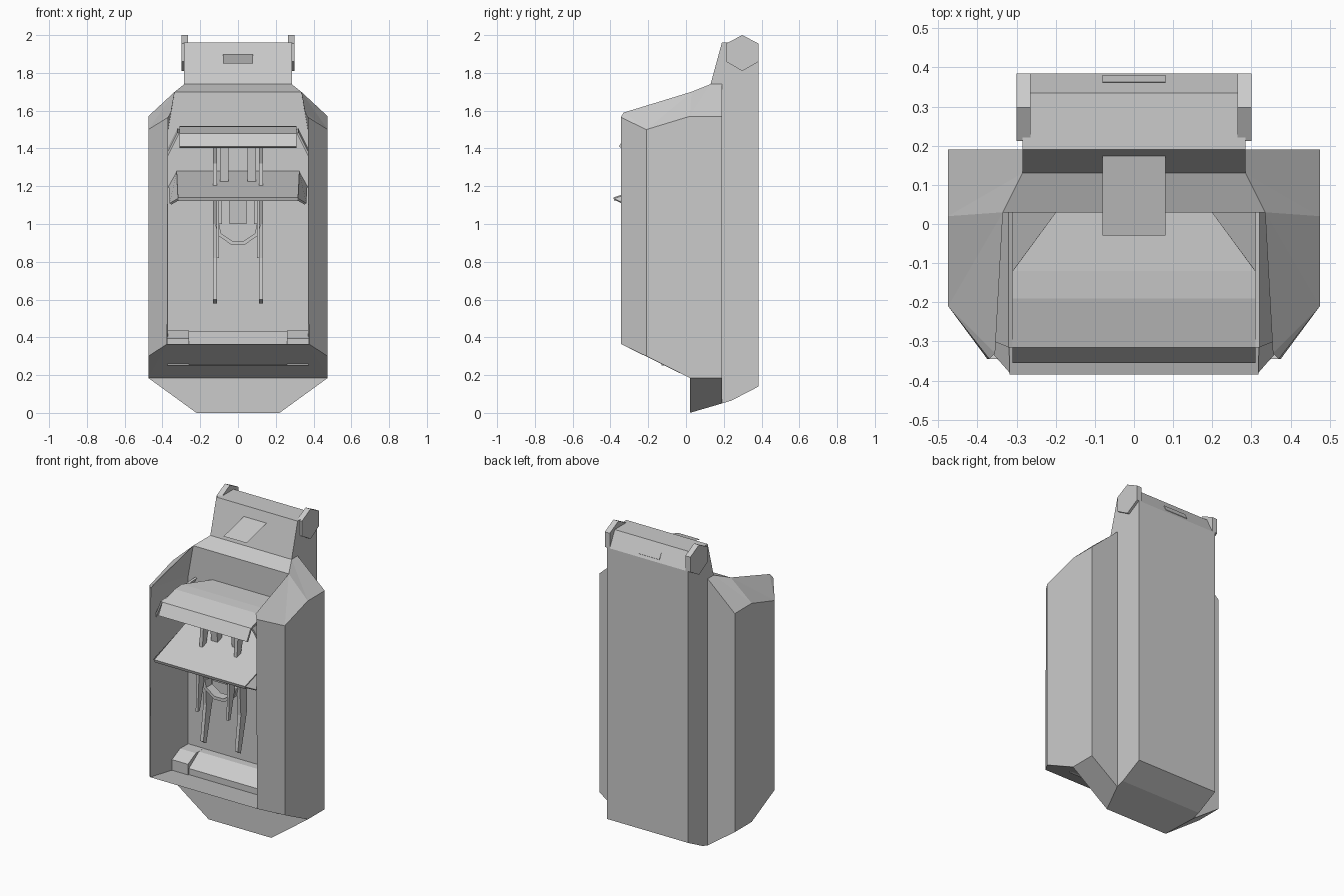
import bpy, bmesh, math
from mathutils import Vector

if "Cube" in bpy.data.objects:
    bpy.data.objects.remove(bpy.data.objects["Cube"])


def make(name, polys):
    """Mesh from a list of polygons given as point tuples."""
    bm = bmesh.new()
    for p in polys:
        bm.faces.new([bm.verts.new(v) for v in p])
    bmesh.ops.remove_doubles(bm, verts=bm.verts, dist=1e-5)
    bmesh.ops.recalc_face_normals(bm, faces=bm.faces)
    me = bpy.data.meshes.new(name)
    bm.to_mesh(me)
    bm.free()
    ob = bpy.data.objects.new(name, me)
    bpy.context.collection.objects.link(ob)
    return ob


def flip(p):
    return (-p[0], p[1], p[2])


def prism(name, profile, x0, x1):
    """Extrude a (y, z) profile from x0 to x1."""
    a = [(x0, y, z) for y, z in profile]
    b = [(x1, y, z) for y, z in profile]
    n = len(a)
    sides = [(a[i], a[(i + 1) % n], b[(i + 1) % n], b[i]) for i in range(n)]
    return make(name, [a, b] + sides)


def pair(name, profile, x0, x1):
    prism(name + "_right", profile, x0, x1)
    prism(name + "_left", profile, -x1, -x0)


def sheet(name, rows, thick):
    """Symmetric plate through (half width, y, z) rows."""
    ob = make(name, [(a, b, flip(b), flip(a)) for a, b in zip(rows, rows[1:])])
    up = sum((f.normal.z * f.area for f in ob.data.polygons))
    if up < 0:
        ob.data.flip_normals()
    m = ob.modifiers.new("thickness", 'SOLIDIFY')
    m.thickness = thick
    return ob


def wings(name, quad, thick):
    for side, q in (("right", quad), ("left", [flip(p) for p in quad])):
        ob = make(name + "_" + side, [q])
        ob.modifiers.new("thickness", 'SOLIDIFY').thickness = thick


# Cabinet shell: right half outline, mirrored and bridged across the middle
A0, A1, A2, A3 = (.475, .19, .185), (.475, .02, .185), (.475, -.21, .30), (.375, -.345, .365)
T0, T1, T2, T3 = (.475, .19, 1.57), (.475, .02, 1.57), (.475, -.21, 1.5), (.37, -.345, 1.565)
R0, R1, R2, R3 = (.285, .19, 1.74), (.285, .13, 1.74), (.335, .03, 1.70), (.355, -.33, 1.59)
J0, J1 = (.37, .03, .30), (.37, .03, 1.5)
K0, K1 = (.285, .19, .05), (.22, .02, 0)
half = [
    (A0, A1, T1, T0), (A1, A2, T2, T1), (A2, A3, T3, T2),
    (T3, T2, R3), (T2, T1, R2), (T2, R2, R3), (T1, R1, R2), (T1, T0, R0, R1),
    (A3, T3, J1), (A3, J1, J0), (T3, R3, R2), (T3, R2, J1),
    (A1, A2, A3), (A0, A1, K1, K0), (A0, T0, R0, K0),
]
across = [(R0, R1), (R1, R2), (R2, J1), (J1, J0), (J0, A3), (A3, A1), (A1, K1), (K1, K0), (K0, R0)]
make("cabinet_shell",
     half + [[flip(p) for p in f] for f in half]
     + [(a, b, flip(b), flip(a)) for a, b in across])

# Back column with the sloped neck on top
prism("back_column", [(.19, .05), (.24, .065), (.385, .14), (.385, 1.86), (.335, 1.96),
                      (.19, 1.96), (.13, 1.74), (.19, 1.74)], -.285, .285)

# Hexagonal ears at the top
hexagon = [(.2975, 2.0), (.385, 1.955), (.385, 1.86), (.2975, 1.81), (.212, 1.86), (.212, 1.955)]
pair("top_ear", hexagon, .265, .30)

# Thin sloped visor plate and rear slot
make("visor_plate", [((-.08, -.03, 1.85), (.08, -.03, 1.85), (.08, .18, 1.90), (-.08, .18, 1.90))])
prism("rear_slot", [(.361, 1.913), (.379, 1.877), (.381, 1.879), (.363, 1.915)], -.08, .08)

# Upper hood inside the cabinet, with drooping side wings
sheet("upper_hood", [(.2, .03, 1.52), (.31, -.12, 1.52), (.31, -.19, 1.515),
                     (.31, -.315, 1.48), (.31, -.355, 1.41)], .015)
wings("upper_wing", [(.31, .03, 1.50), (.31, -.315, 1.48), (.37, -.29, 1.36), (.37, .03, 1.38)], .012)

# Lower sloped shelf and wings
sheet("lower_shelf", [(.325, .03, 1.28), (.318, -.385, 1.14)], .02)
wings("lower_wing", [(.325, .03, 1.275), (.318, -.38, 1.135), (.362, -.33, 1.11), (.367, .03, 1.20)], .012)

# Arms hanging from the upper hood
pair("upper_outer_arm", [(-.26, 1.48), (-.16, 1.50), (-.13, 1.32), (-.17, 1.18), (-.20, 1.18), (-.19, 1.32)], .11, .132)
pair("upper_inner_arm", [(-.16, 1.48), (-.09, 1.50), (-.09, 1.20), (-.13, 1.20)], .05, .095)

# Long prongs hanging from the lower shelf
pair("lower_prong", [(-.24, 1.17), (-.14, 1.21), (-.10, 1.0), (-.10, .82), (-.16, .58), (-.19, .60),
                     (-.16, .82), (-.17, 1.0)], .11, .132)
pair("short_prong", [(-.25, 1.17), (-.20, 1.18), (-.20, .98), (-.24, .82), (-.26, .82), (-.25, 1.0)], .10, .115)

# Central nozzle with a bent catch below it
prism("nozzle_block", [(-.20, 1.18), (-.12, 1.20), (-.12, 1.0), (-.18, 1.0)], -.045, .045)
outer = [(.10, 1.0), (.09, .95), (.03, .91)]
inner = [(.085, 1.0), (.075, .965), (.03, .94)]
loop = outer + [(-x, z) for x, z in reversed(outer)] + [(-x, z) for x, z in inner] + list(reversed(inner))
top = outer + [(-x, z) for x, z in reversed(outer)]
low = inner + [(-x, z) for x, z in reversed(inner)]
catch = []
for i in range(5):
    catch.append([(p[0], y, p[1]) for y, p in
                  ((-.19, top[i]), (-.19, top[i + 1]), (-.13, top[i + 1]), (-.13, top[i]))])
catch_ob = make("nozzle_catch", catch)
catch_ob.modifiers.new("thickness", 'SOLIDIFY').thickness = .02
pair("catch_hanger", [(-.18, 1.0), (-.14, 1.0), (-.14, 1.2), (-.18, 1.19)], .085, .10)

# Collection tray: corner blocks and sloped centre
pair("tray_corner", [(-.13, .25), (.03, .25), (.03, .435), (-.05, .435), (-.13, .395)], .26, .374)
prism("tray_centre", [(-.12, .25), (.03, .25), (.03, .434), (-.02, .434), (-.12, .365)], -.27, .27)
